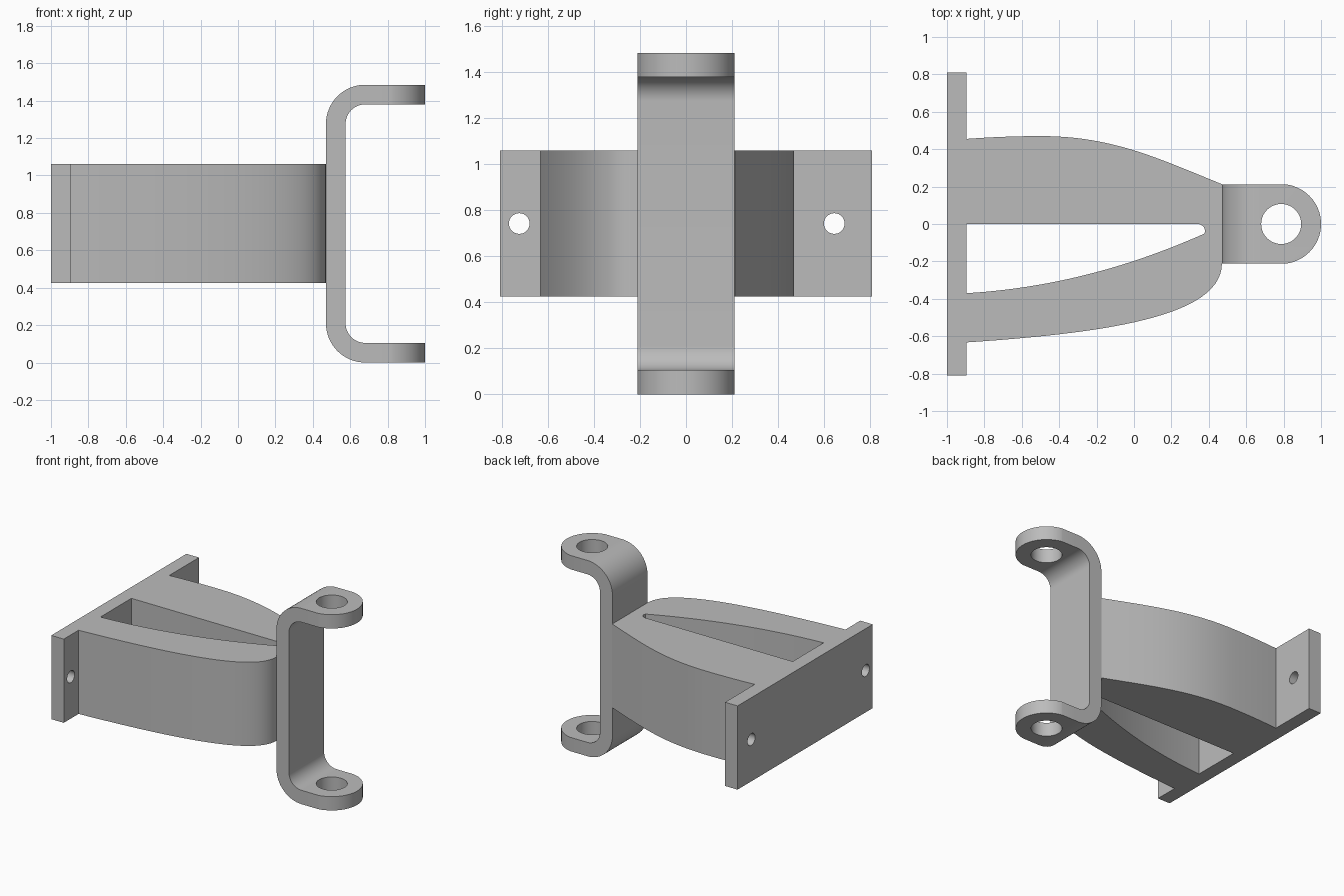
import bpy, bmesh, math
from mathutils import Vector, Matrix
from mathutils.geometry import interpolate_bezier

cube = bpy.data.objects.get("Cube")
if cube:
    bpy.data.objects.remove(cube, do_unlink=True)

grey = bpy.data.materials.new("plain grey")
grey.use_nodes = True
colour = (0.5, 0.5, 0.5, 1)
grey.diffuse_color = colour
grey.node_tree.nodes["Principled BSDF"].inputs["Base Color"].default_value = colour

MID_Z, HEIGHT = 0.7425, 1.485      # vertical middle and full height
BODY_H = 0.635                     # height of plate and arms
PLATE_X, STRAP_X = -0.895, 0.47    # where the arms meet plate and strap
HALF_W, THICK = 0.21, 0.105        # strap half width and thickness
EYE_X = 0.787                      # centre of the strap eyes


def prism(name, points, low, high, axis="Z"):
    """Extrude a 2D outline: XY outline along Z, or XZ outline along Y."""
    bm = bmesh.new()
    place = (lambda a, b: (a, b, low)) if axis == "Z" else (lambda a, b: (a, low, b))
    face = bm.faces.new([bm.verts.new(place(a, b)) for a, b in points])
    new = bmesh.ops.extrude_face_region(bm, geom=[face])["geom"]
    step = Vector((0, 0, high - low)) if axis == "Z" else Vector((0, high - low, 0))
    bmesh.ops.translate(bm, vec=step, verts=[v for v in new if isinstance(v, bmesh.types.BMVert)])
    bmesh.ops.recalc_face_normals(bm, faces=bm.faces)
    mesh = bpy.data.meshes.new(name)
    bm.to_mesh(mesh)
    bm.free()
    mesh.materials.append(grey)
    obj = bpy.data.objects.new(name, mesh)
    bpy.context.collection.objects.link(obj)
    return obj


def arc(cx, cy, r, start, end, n=16):
    angles = [math.radians(start + (end - start) * i / n) for i in range(n + 1)]
    return [(cx + r * math.cos(a), cy + r * math.sin(a)) for a in angles]


def bezier(a, ha, hb, b, n=28):
    return [tuple(p) for p in interpolate_bezier(Vector(a), Vector(ha), Vector(hb), Vector(b), n)]


def boolean(obj, cutter, operation):
    """Apply a boolean and discard the cutter."""
    mod = obj.modifiers.new("cut", "BOOLEAN")
    mod.operation, mod.object, mod.solver = operation, cutter, "EXACT"
    bpy.context.view_layer.objects.active = obj
    bpy.ops.object.modifier_apply(modifier=mod.name)
    bpy.data.objects.remove(cutter, do_unlink=True)


def smooth(obj):
    bpy.ops.object.select_all(action="DESELECT")
    obj.select_set(True)
    bpy.context.view_layer.objects.active = obj
    bpy.ops.object.shade_smooth_by_angle(angle=math.radians(30))


low, high = MID_Z - BODY_H / 2, MID_Z + BODY_H / 2

# Mounting plate with two screw holes
plate = prism("mounting_plate", [(-1, -0.81), (PLATE_X, -0.81), (PLATE_X, 0.81), (-1, 0.81)], low, high)
for y in (-0.725, 0.645):
    hole = prism("screw_hole", arc(0, 0, 0.045, 0, 348.75, 31), -0.3, 0.3)
    hole.data.transform(Matrix.Translation((-0.95, y, MID_Z)) @ Matrix.Rotation(math.pi / 2, 4, "Y"))
    boolean(plate, hole, "DIFFERENCE")
smooth(plate)

# Two curved arms joined at the strap, with a tapering slot between them
outline = bezier((PLATE_X, 0.455), (-0.76, 0.465), (-0.63, 0.47), (-0.5, 0.47), 10)
outline += bezier((-0.5, 0.47), (-0.12, 0.47), (0.12, 0.355), (STRAP_X, 0.213))[1:]
outline += bezier((STRAP_X, -0.21), (STRAP_X, -0.485), (-0.1, -0.58), (PLATE_X, -0.633))
outline += bezier((PLATE_X, -0.37), (-0.4, -0.34), (0.02, -0.21), (0.375, -0.052))
outline += arc(0.34, -0.04, 0.04, 0, 90, 8)
outline += [(PLATE_X, 0)]
smooth(prism("support_arms", outline, low, high))

# Bent strap: C-shaped side profile
R = 2 * THICK
bend = STRAP_X + R
profile = [(1.1, 0)] + arc(bend, R, R, 270, 180) + arc(bend, HEIGHT - R, R, 180, 90)
profile += [(1.1, HEIGHT), (1.1, HEIGHT - THICK)]
profile += arc(bend, HEIGHT - R, THICK, 90, 180) + arc(bend, R, THICK, 180, 270) + [(1.1, THICK)]
strap = prism("bent_strap", profile, -HALF_W, HALF_W, "Y")

# Round the strap ends and bore the eyes
rounded = [(0.3, 0.3), (0.3, -0.3), (0.7, -0.3), (0.7, -HALF_W)]
rounded += arc(EYE_X, 0, 1 - EYE_X, -90, 90, 32) + [(0.7, HALF_W), (0.7, 0.3)]
boolean(strap, prism("end_shape", rounded, -0.1, HEIGHT + 0.1), "INTERSECT")
boolean(strap, prism("eye_hole", arc(EYE_X, 0, 0.107, 0, 352.5, 47), -0.1, HEIGHT + 0.1), "DIFFERENCE")
smooth(strap)
